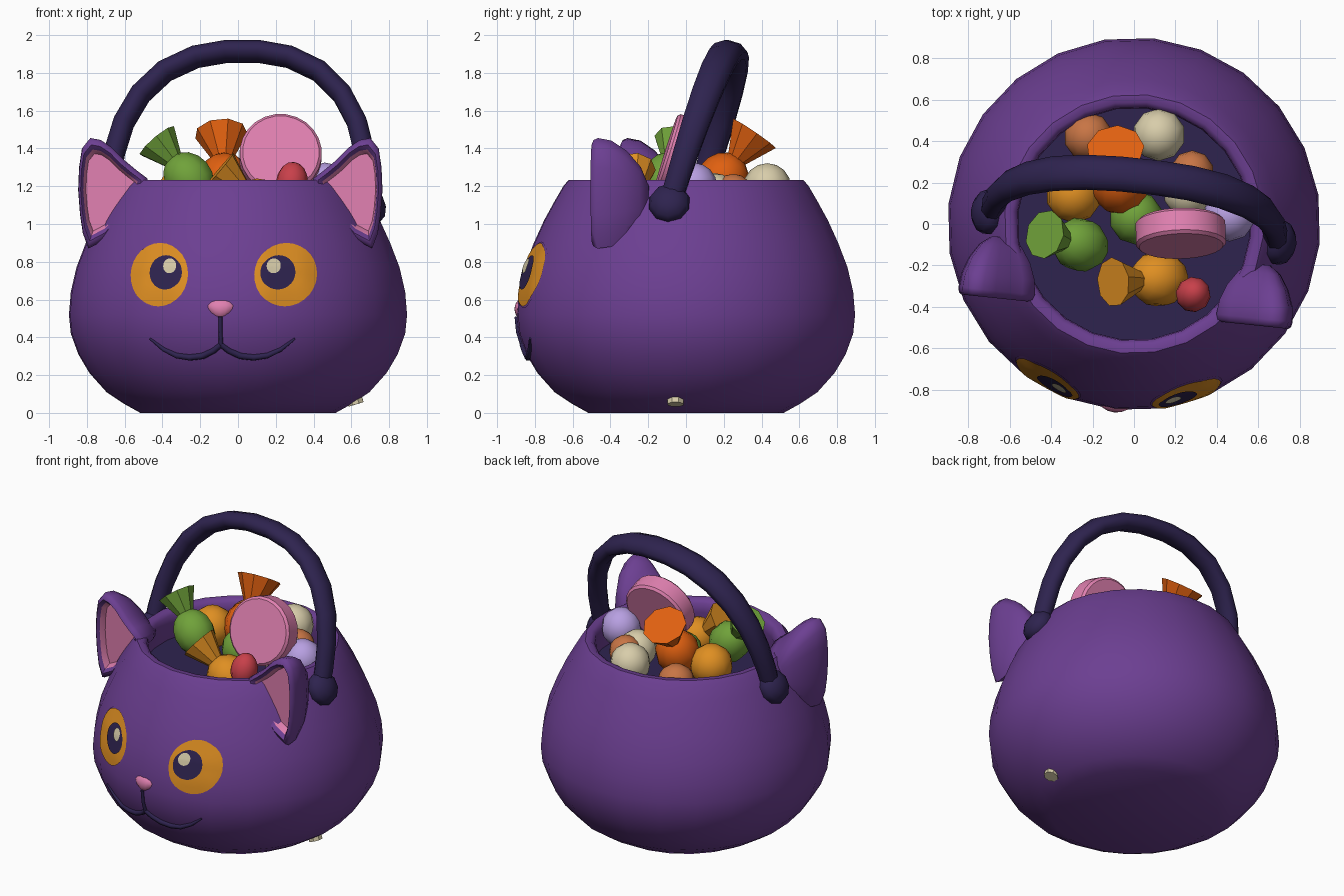
import bpy, bmesh, math
from math import sin, cos, pi
from mathutils import Vector, Matrix
from mathutils.bvhtree import BVHTree

if "Cube" in bpy.data.objects:
    bpy.data.objects.remove(bpy.data.objects["Cube"])

def mat(name, hexa):
    m = bpy.data.materials.new(name)
    c = [int(hexa[i:i + 2], 16) / 255 for i in (0, 2, 4)]
    m.diffuse_color = [v / 12.92 if v < .04045 else ((v + .055) / 1.055) ** 2.4 for v in c] + [1]
    m.use_nodes = True
    m.node_tree.nodes["Principled BSDF"].inputs["Base Color"].default_value = m.diffuse_color
    return m

PURPLE, INDIGO = mat("purple", "6c3f92"), mat("indigo", "2e234f")
PINK, AMBER, CREAM = mat("pink", "e080b0"), mat("amber", "df8f22"), mat("cream", "d8cdaa")
GREEN, ORANGE, RED = mat("green", "70a23a"), mat("orange", "e06010"), mat("red", "c8404a")
LAVENDER, COPPER = mat("lavender", "b8a0e2"), mat("copper", "c87545")
TURN = math.radians(-6)          # the whole bucket is turned a little

def finish(name, bm, mats, turn=True, angle=40):
    bmesh.ops.recalc_face_normals(bm, faces=bm.faces)
    me = bpy.data.meshes.new(name)
    bm.to_mesh(me)
    bm.free()
    for m in mats:
        me.materials.append(m)
    for p in me.polygons:
        p.use_smooth = True
    me.set_sharp_from_angle(angle=math.radians(angle))
    ob = bpy.data.objects.new(name, me)
    bpy.context.collection.objects.link(ob)
    if turn:
        ob.rotation_euler.z = TURN
    return ob

def loft(name, rings, mats, first=0, last=0, bands={}, **kw):
    """Skin a list of equal point rings; cap both ends."""
    bm = bmesh.new()
    vs = [[bm.verts.new(p) for p in r] for r in rings]
    n = len(vs[0])
    for i in range(len(vs) - 1):
        for j in range(n):
            k = (j + 1) % n
            f = bm.faces.new((vs[i][j], vs[i][k], vs[i + 1][k], vs[i + 1][j]))
            f.material_index = bands.get(i, 0)
    bm.faces.new(vs[0]).material_index = first
    bm.faces.new(vs[-1]).material_index = last
    return finish(name, bm, mats, **kw)

# Bucket: lathed bowl with a lip and a dark floor under the sweets
profile = [(.52, 0), (.61, .05), (.70, .11), (.79, .21), (.85, .31), (.89, .42), (.9, .52), (.89, .64),
           (.86, .77), (.81, .90), (.755, 1.02), (.70, 1.12), (.65, 1.205), (.625, 1.232),
           (.59, 1.232), (.565, 1.21), (.56, 1.15), (.58, 1.04)]
N = 24
bucket = loft("bucket", [[(r * cos(2 * pi * j / N), r * sin(2 * pi * j / N), z) for j in range(N)]
                         for r, z in profile], [PURPLE, INDIGO], last=1, angle=45)
tree = BVHTree.FromPolygons([v.co for v in bucket.data.vertices],
                            [p.vertices[:] for p in bucket.data.polygons])

def on_front(x, z, off):
    hit, nor, _, _ = tree.ray_cast(Vector((x, -2, z)), Vector((0, 1, 0)))
    return hit + nor * (off if nor.y < 0 else -off)

# Eyes: thin plates that follow the bucket
def plate(name, cx, cz, rx, rz, off, m):
    bm = bmesh.new()
    n, rows = 28, 4
    mid = bm.verts.new(on_front(cx, cz, off))
    prev = None
    for k in range(1, rows + 1):
        ring = [bm.verts.new(on_front(cx + rx * k / rows * cos(2 * pi * j / n),
                                      cz + rz * k / rows * sin(2 * pi * j / n), off)) for j in range(n)]
        for j in range(n):
            i = (j + 1) % n
            bm.faces.new((mid, ring[j], ring[i]) if prev is None else (prev[j], ring[j], ring[i], prev[i]))
        prev = ring
    ob = finish(name, bm, [m])
    if sum(p.normal.y for p in ob.data.polygons) > 0:
        ob.data.flip_normals()

for s, side in ((-1, "left"), (1, "right")):
    plate(side + "_eye_rim", s * .333, .73, .167, .175, .004, PURPLE)
    plate(side + "_eye", s * .333, .73, .158, .167, .009, AMBER)
    plate(side + "_pupil", s * .295, .74, .088, .09, .014, INDIGO)
    plate(side + "_eye_glint", s * .27, .773, .036, .038, .019, CREAM)

# Nose: flattened ball, narrowed toward the bottom
bm = bmesh.new()
bmesh.ops.create_uvsphere(bm, u_segments=14, v_segments=10, radius=1)
for v in bm.verts:
    w = .082 * (.55 + .45 * min(1, max(0, (v.co.z + 1) / 1.3)))
    v.co = (v.co.x * w, -.868 + v.co.y * .045, .55 + v.co.z * .056)
finish("nose", bm, [PINK])

# Mouth: tapered strokes lying on the bucket
def stroke(name, pts, radii):
    cu = bpy.data.curves.new(name, 'CURVE')
    cu.dimensions = '3D'
    cu.bevel_depth = .018
    cu.bevel_resolution = 1
    cu.use_fill_caps = True
    sp = cu.splines.new('POLY')
    sp.points.add(len(pts) - 1)
    for p, (x, z), r in zip(sp.points, pts, radii):
        p.co = (*on_front(x, z, .004), 1)
        p.radius = r
    cu.materials.append(INDIGO)
    ob = bpy.data.objects.new(name, cu)
    bpy.context.collection.objects.link(ob)
    ob.rotation_euler.z = TURN

stroke("mouth_stem", [(0, .51), (0, .43), (0, .35)], [.6, .6, .7])
for s, side in ((-1, "left"), (1, "right")):
    stroke(side + "_mouth", [(s * x, z) for x, z in ((0, .362), (.04, .33), (.1, .303), (.17, .295), (.24, .305),
                             (.31, .337), (.385, .395))], [.8, .9, 1, 1, .9, .7, .35])

# Ears: hollow pink front, rounded back
outline = [(.79, 1.40), (.805, 1.3), (.81, 1.18), (.80, 1.05), (.785, .95), (.755, .87), (.66, .92), (.55, 1.05),
           (.45, 1.17), (.44, 1.24), (.5, 1.285), (.56, 1.335), (.63, 1.405), (.69, 1.445), (.745, 1.455)]
def ear_ring(s, y, k, c):
    return [(s * (c[0] + (x - c[0]) * k), y, c[1] + (z - c[1]) * k) for x, z in outline]
for s, side in ((-1, "left"), (1, "right")):
    f, b = (.68, 1.18), (.63, 1.12)
    loft(side + "_ear", [ear_ring(s, -.365, .7, f), ear_ring(s, -.405, .78, f), ear_ring(s, -.425, .87, f),
                         ear_ring(s, -.415, .96, f), ear_ring(s, -.39, 1, b), ear_ring(s, -.32, .96, b),
                         ear_ring(s, -.24, .8, b), ear_ring(s, -.17, .55, b), ear_ring(s, -.13, .25, b)],
         [PURPLE, PINK], first=1, bands={0: 1}, angle=60)

# Handle: oval bar swept along a backward-leaning arch
half = [(.685, 1.08), (.685, 1.22), (.665, 1.38), (.62, 1.54), (.535, 1.69), (.41, 1.81), (.25, 1.885), (.09, 1.913)]
path = [Vector((-x, (z - 1.1) * .305 - .015, z)) for x, z in half]
path += [Vector((-p.x, p.y, p.z)) for p in reversed(path)]
across = Vector((0, 1, -.305)).cross(Vector((1, 0, 0))).normalized()
across = Vector((1, 0, 0)).cross(Vector((0, .305, 1)).normalized())
rings = []
for i, p in enumerate(path):
    t = (path[min(i + 1, len(path) - 1)] - path[max(i - 1, 0)]).normalized()
    up = across.cross(t)
    w = .06 + .028 * min(1, max(0, (p.z - 1.1) / .7))
    rings.append([p + across * w * cos(a) + up * .058 * sin(a) for a in [2 * pi * (j + .5) / 8 for j in range(8)]])
loft("handle", rings, [INDIGO], angle=60)
for s, side in ((-1, "left"), (1, "right")):
    bm = bmesh.new()
    bmesh.ops.create_uvsphere(bm, u_segments=10, v_segments=6, radius=1)
    axis = Vector((s * .88, 0, .47)).to_track_quat('Z', 'Y').to_matrix().to_4x4()
    bm.transform(Matrix.Translation((s * .705, -.015, 1.11)) @ axis @ Matrix.Diagonal((.112, .112, .075, 1)))
    finish(side + "_handle_knob", bm, [INDIGO], angle=50)

# Sweets
def ball(name, c, r, m, axis=(0, 0, 1), stretch=1):
    bm = bmesh.new()
    bmesh.ops.create_uvsphere(bm, u_segments=10, v_segments=8, radius=r)
    rot = Vector(axis).to_track_quat('Z', 'Y').to_matrix().to_4x4()
    bm.transform(Matrix.Translation(c) @ rot @ Matrix.Diagonal((1, 1, stretch, 1)))
    finish(name, bm, [m], turn=False, angle=50)

def rod(name, a, b, ra, rb, m, n, chamfer=0):
    a, b = Vector(a), Vector(b)
    d = (b - a).normalized()
    rot = d.to_track_quat('Z', 'Y').to_matrix()
    def ring(c, r):
        return [c + rot @ Vector((r * cos(2 * pi * (j + .5) / n), r * sin(2 * pi * (j + .5) / n), 0)) for j in range(n)]
    rs = [ring(a, ra), ring(b, rb)]
    if chamfer:
        rs = [ring(a, ra - chamfer), ring(a + d * chamfer, ra), ring(b - d * chamfer, rb), ring(b, rb - chamfer)]
    loft(name, rs, [m], turn=False, angle=35)

def wrapped(name, c, tip, r, fan, m, stretch=1.1):
    c, tip = Vector(c), Vector(tip)
    d = (tip - c).normalized()
    ball(name, c, r, m, d, stretch)
    rod(name + "_wrapper", c + d * r * .85, tip, .045, fan, m, 9)

wrapped("green_sweet", (-.26, -.1, 1.24), (-.43, -.05, 1.44), .13, .12, GREEN, 1.15)
wrapped("orange_sweet", (-.07, .19, 1.23), (-.09, .36, 1.48), .14, .14, ORANGE)
wrapped("amber_sweet", (.12, -.265, 1.1), (-.1, -.28, 1.285), .135, .12, AMBER)
ball("red_sweet", (.285, -.34, 1.22), .085, RED, (.1, .2, 1), 1.3)
ball("lavender_ball", (.46, .04, 1.2), .125, LAVENDER)
ball("cream_ball", (.12, .43, 1.195), .127, CREAM)
ball("copper_ball", (-.22, .42, 1.15), .118, COPPER)
ball("small_copper_ball", (.28, .25, 1.16), .105, COPPER)
ball("small_cream_ball", (.26, .15, 1.15), .12, CREAM)
ball("amber_ball", (-.29, .14, 1.18), .135, AMBER)
ball("green_ball", (.01, .03, 1.15), .13, GREEN)

# Lollipop: thick leaning disc with a stick that pokes out near the base
n = Vector((.03, -.95, .3)).normalized()
c = Vector((.225, -.045, 1.36))
rod("lollipop", c - n * .065, c + n * .065, .218, .218, PINK, 24, .015)
rod("lollipop_stick", c, (.625, -.055, .045), .045, .045, CREAM, 8)
